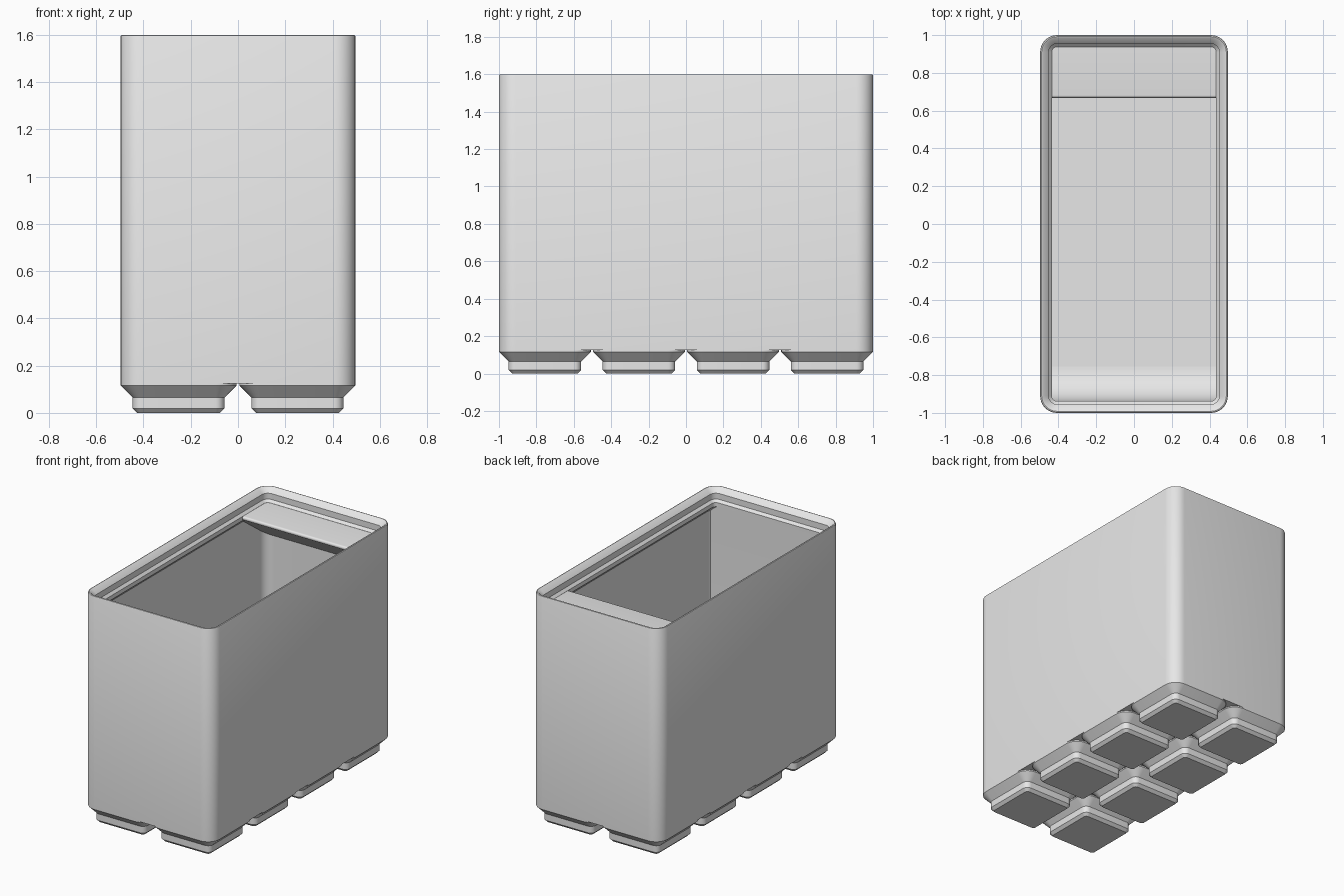
import bpy, bmesh, math

if "Cube" in bpy.data.objects:
    bpy.data.objects.remove(bpy.data.objects["Cube"])

S = 2 / 83.5          # millimetres to scene units
HX, HY = 20.75, 41.75  # half width and half depth of the bin
PITCH = 21             # spacing of the feet

grey = bpy.data.materials.new("light grey plastic")
grey.diffuse_color = (0.8, 0.8, 0.8, 1)
grey.use_nodes = True
grey.node_tree.nodes["Principled BSDF"].inputs["Base Color"].default_value = grey.diffuse_color


def finish(bm, name):
    bmesh.ops.recalc_face_normals(bm, faces=bm.faces)
    mesh = bpy.data.meshes.new(name)
    bm.to_mesh(mesh)
    bm.free()
    mesh.materials.append(grey)
    obj = bpy.data.objects.new(name, mesh)
    bpy.context.collection.objects.link(obj)
    bpy.ops.object.select_all(action='DESELECT')
    obj.select_set(True)
    bpy.context.view_layer.objects.active = obj
    bpy.ops.object.shade_smooth_by_angle(angle=math.radians(25))
    return obj


def rounded_ring(bm, cx, cy, hx, hy, r, z, seg=8):
    """Rounded rectangle of vertices at height z."""
    ring = []
    for k, (sx, sy) in enumerate([(1, 1), (-1, 1), (-1, -1), (1, -1)]):
        for i in range(seg + 1):
            a = math.pi / 2 * (k + i / seg)
            x = cx + sx * (hx - r) + r * math.cos(a)
            y = cy + sy * (hy - r) + r * math.sin(a)
            ring.append(bm.verts.new((x * S, y * S, z * S)))
    return ring


def loft(name, cx, cy, hx, hy, profile, cap_end):
    """Sweep (inset, height) profile points around a rounded rectangle."""
    bm = bmesh.new()
    rings = [rounded_ring(bm, cx, cy, hx - i, hy - i, 3.75 - i, z)
             for i, z in profile]
    for a, b in zip(rings, rings[1:]):
        n = len(a)
        for k in range(n):
            bm.faces.new((a[k], a[(k + 1) % n], b[(k + 1) % n], b[k]))
    bm.faces.new(rings[0])
    if cap_end:
        bm.faces.new(rings[-1])
    return finish(bm, name)


def prism(name, points, half_width):
    """Extrude a (y, z) outline along x."""
    bm = bmesh.new()
    ends = [[bm.verts.new((x * S, y * S, z * S)) for y, z in points]
            for x in (-half_width, half_width)]
    n = len(points)
    for k in range(n):
        m = (k + 1) % n
        bm.faces.new((ends[0][k], ends[0][m], ends[1][m], ends[1][k]))
    for end in ends:
        bm.faces.new(end)
    return finish(bm, name)


# Body: underside, outer wall, stacking lip, inner wall and floor
loft("bin_body", 0, 0, HX, HY, [
    (0, 5.2), (0, 66.5), (0.1, 66.72), (0.35, 66.8), (0.7, 66.65),
    (1.9, 65.4), (1.9, 63.7), (2.6, 63.0), (2.6, 61.8),
    (0.95, 60.15), (0.95, 7.0)], True)

# Feet: two columns of four stepped pads
for col in range(2):
    for row in range(4):
        loft(f"foot_{col}_{row}", (col - 0.5) * PITCH, (row - 1.5) * PITCH,
             10.25, 10.25,
             [(2.95, 0), (2.15, 0.8), (2.15, 2.7), (0, 4.85), (0, 5.2)], False)

# Scoop: flush front wall curving into the floor
front, floor, r = -39.15, 6.98, 8
arc = [(front + r - r * math.cos(a), floor + r - r * math.sin(a))
       for a in (math.pi / 2 * i / 12 for i in range(13))]
prism("front_scoop", [(-40.5, floor), (-40.5, 62.0), (front, 62.0)] + arc, 19.7)

# Label shelf: flat top, rounded tip and sloping support underneath
top, tip, tr = 62.98, 27.9, 0.55
nose = [(tip + tr - tr * math.sin(a), top - tr + tr * math.cos(a))
        for a in (math.radians(144) * i / 8 for i in range(9))]
ny, nz = nose[-1]
drop = (40.5 - ny) * math.tan(math.radians(36))
prism("label_shelf", [(40.5, top)] + nose + [(40.5, nz - drop)], 19.7)
